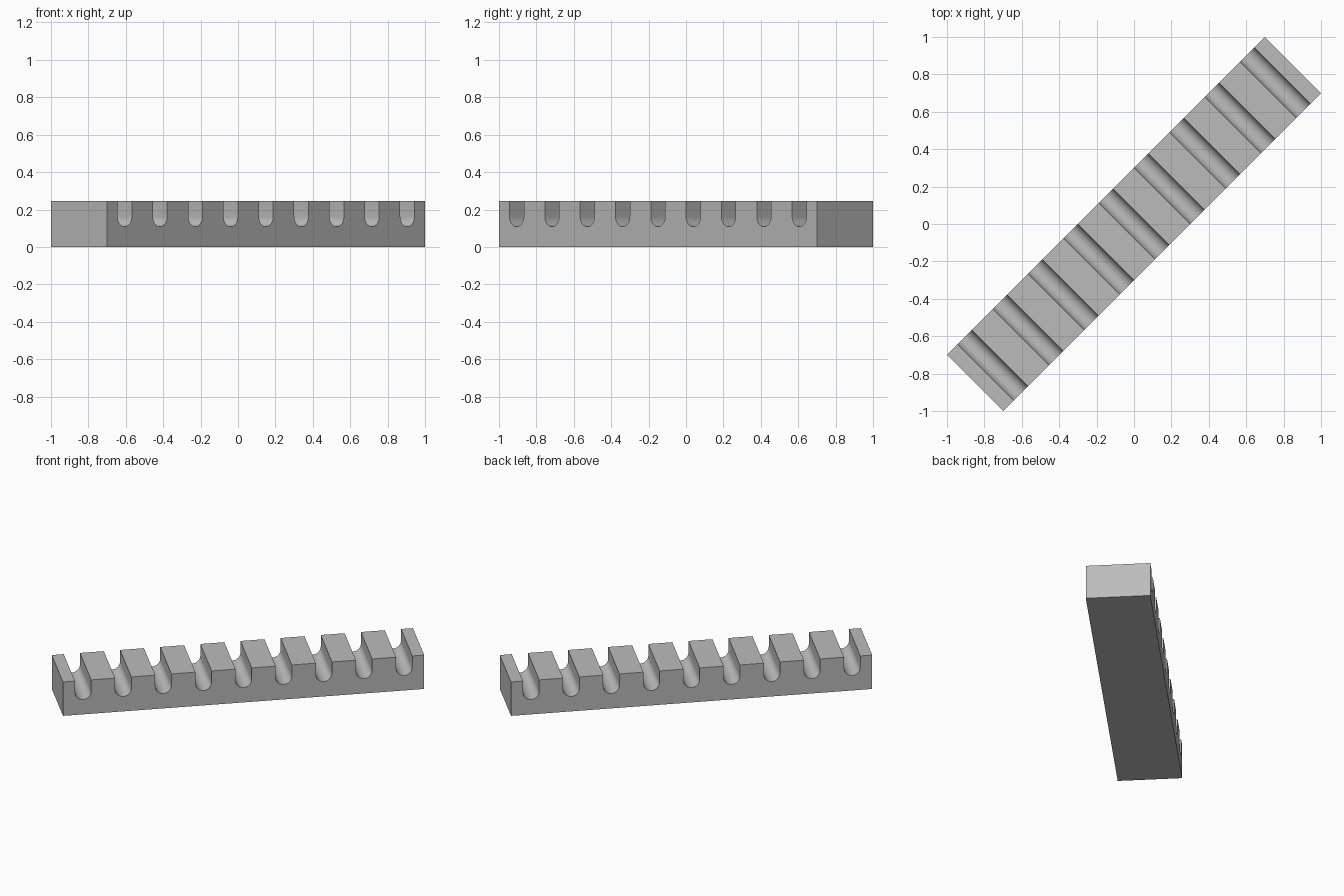
import bpy, bmesh, math
from mathutils import Matrix

cube = bpy.data.objects.get("Cube")
if cube:
    bpy.data.objects.remove(cube, do_unlink=True)

WIDTH = 0.3 * math.sqrt(2)
LENGTH = 1.7 * math.sqrt(2)
HEIGHT = 0.245
SLOTS = 9
PITCH = LENGTH / SLOTS
RADIUS = 0.054
ARC_Z = 0.108 + RADIUS
STEPS = 16

grey = bpy.data.materials.new("plain_grey")
grey.use_nodes = True
colour = (0.5, 0.5, 0.5, 1)
grey.diffuse_color = colour
grey.node_tree.nodes["Principled BSDF"].inputs["Base Color"].default_value = colour

# Side outline: flat base, then round-bottomed slots along the top
half = LENGTH / 2
outline = [(half, 0), (half, HEIGHT)]
for i in reversed(range(SLOTS)):
    centre = -half + (i + 0.5) * PITCH
    outline.append((centre + RADIUS, HEIGHT))
    for k in range(STEPS + 1):
        a = math.pi * k / STEPS
        outline.append((centre + RADIUS * math.cos(a), ARC_Z - RADIUS * math.sin(a)))
    outline.append((centre - RADIUS, HEIGHT))
outline += [(-half, HEIGHT), (-half, 0)]

# Slotted bar: extrude the outline across the width, turned to the diagonal
bm = bmesh.new()
face = bm.faces.new([bm.verts.new((x, -WIDTH / 2, z)) for x, z in outline])
side = bmesh.ops.extrude_face_region(bm, geom=[face])
moved = [v for v in side["geom"] if isinstance(v, bmesh.types.BMVert)]
bmesh.ops.translate(bm, verts=moved, vec=(0, WIDTH, 0))
bmesh.ops.recalc_face_normals(bm, faces=bm.faces)
bm.transform(Matrix.Rotation(math.radians(45), 4, "Z"))

mesh = bpy.data.meshes.new("slotted_bar")
bm.to_mesh(mesh)
bm.free()
mesh.materials.append(grey)
bar = bpy.data.objects.new("slotted_bar", mesh)
bpy.context.collection.objects.link(bar)

# Smooth slot floors with crisp edges
bpy.ops.object.select_all(action="DESELECT")
bar.select_set(True)
bpy.context.view_layer.objects.active = bar
bpy.ops.object.shade_smooth_by_angle(angle=math.radians(30))
